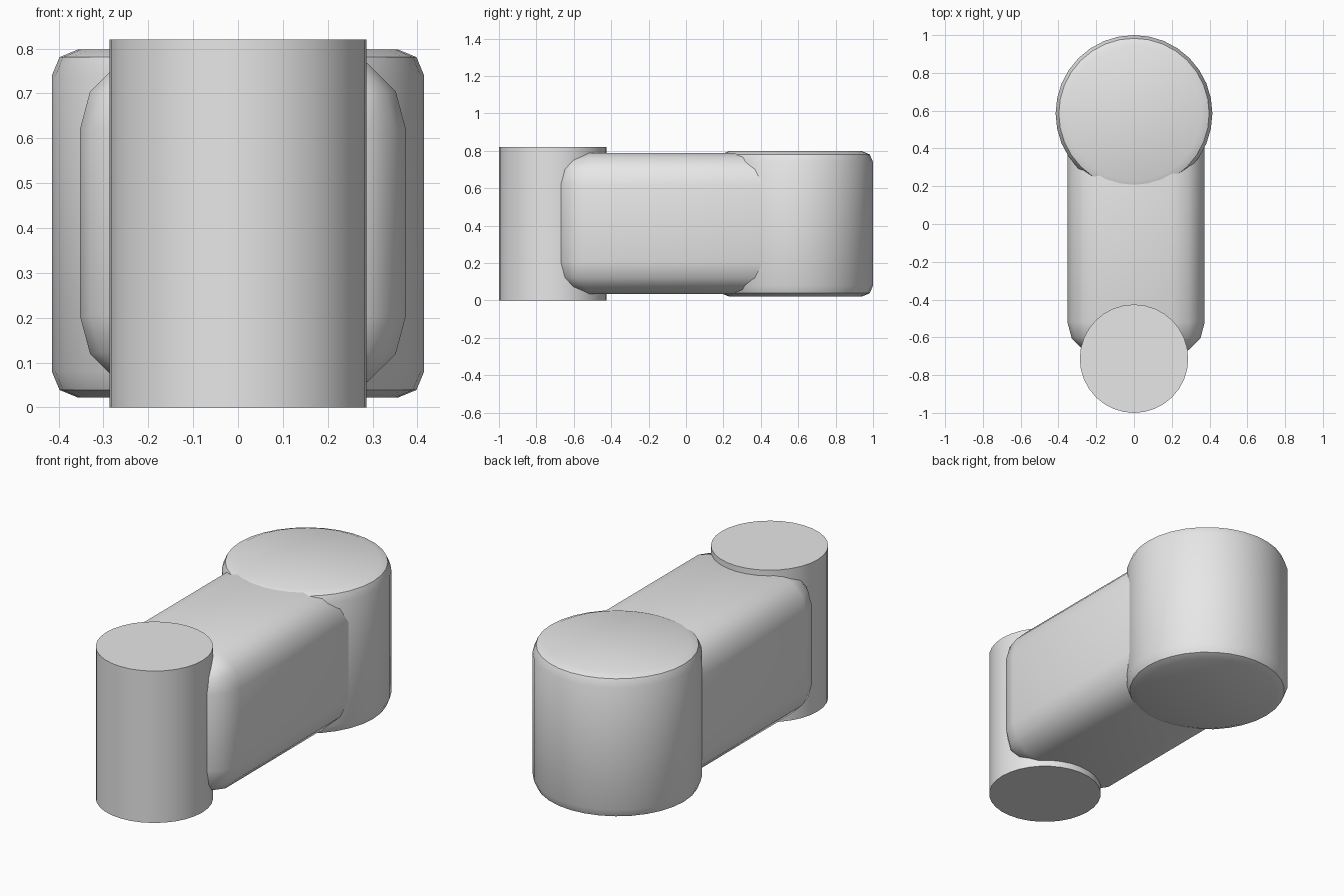
import bpy, math

default_cube = bpy.data.objects.get("Cube")
if default_cube:
    bpy.data.objects.remove(default_cube, do_unlink=True)

# Single plain grey
grey = bpy.data.materials.new("light_grey")
grey.use_nodes = True
colour = (0.8, 0.8, 0.8, 1)
grey.diffuse_color = colour
grey.node_tree.nodes["Principled BSDF"].inputs["Base Color"].default_value = colour


def finish(name, bevel=0, segments=2):
    """Name the active part, round its rims, then shade it."""
    part = bpy.context.object
    part.name = name
    part.data.name = name
    part.data.materials.append(grey)
    bpy.ops.object.transform_apply(location=False, rotation=False, scale=True)
    if bevel:
        mod = part.modifiers.new("rounding", 'BEVEL')
        mod.width = bevel
        mod.segments = segments
        mod.limit_method = 'ANGLE'
        mod.angle_limit = math.radians(40)
        bpy.ops.object.modifier_apply(modifier=mod.name)
    bpy.ops.object.shade_smooth_by_angle(angle=math.radians(29))
    return part


def cylinder(name, radius, y, bottom, top, bevel=0):
    bpy.ops.mesh.primitive_cylinder_add(
        vertices=32, radius=radius, depth=top - bottom,
        location=(0, y, (bottom + top) / 2))
    return finish(name, bevel)


# Slim sharp-rimmed pin at the front, wide rounded drum at the back
cylinder("front_pin", 0.287, -0.713, 0, 0.82)
cylinder("rear_drum", 0.415, 0.585, 0.022, 0.798, bevel=0.058)

# Rounded link arm joining the two, its rear end buried in the drum
bpy.ops.mesh.primitive_cube_add(size=1, location=(0.011, 0, 0.412))
bpy.context.object.scale = (0.727, 1.38, 0.755)
finish("link_arm", bevel=0.17, segments=3)
